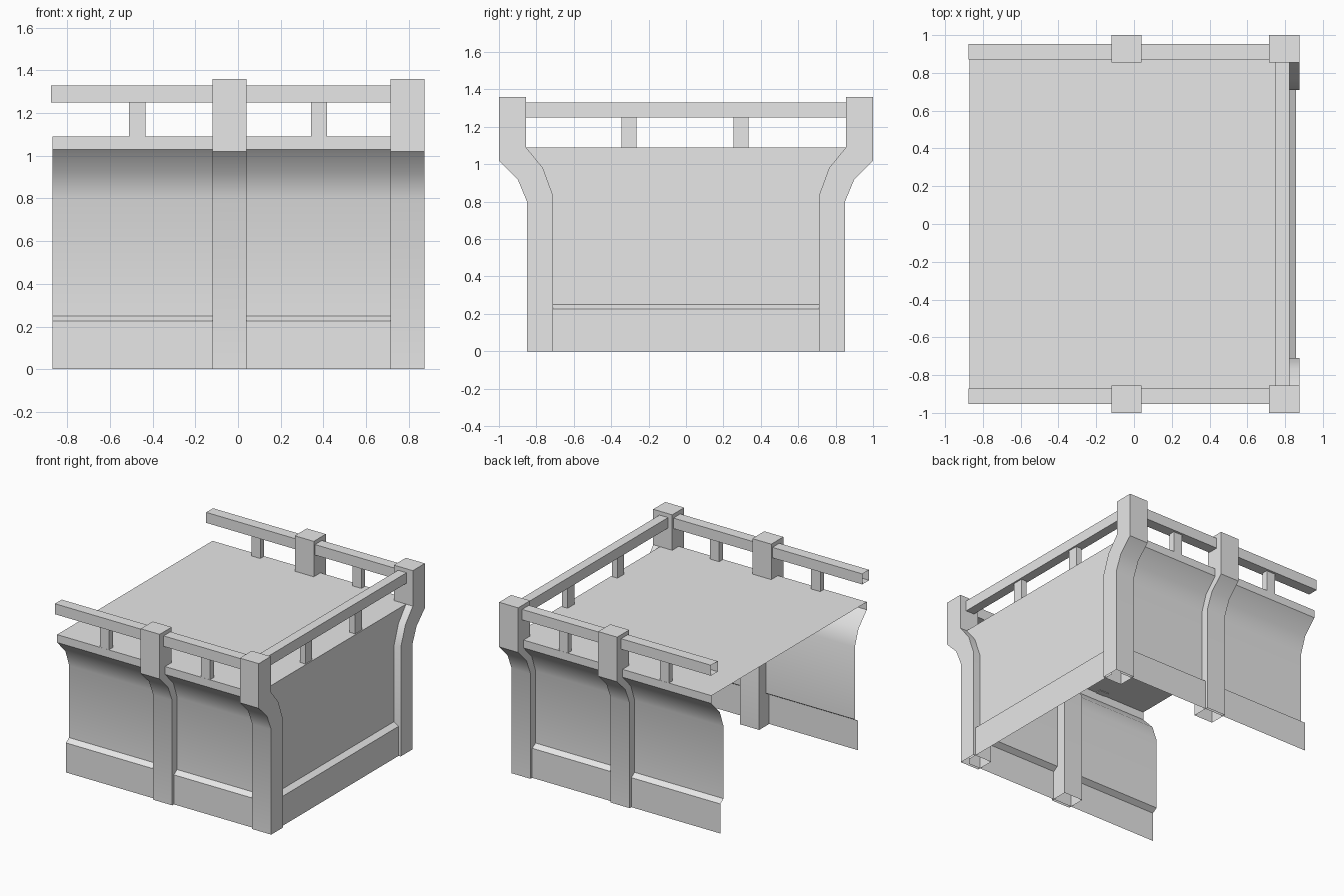
import bpy, bmesh
from mathutils import Vector

cube = bpy.data.objects.get("Cube")
if cube:
    bpy.data.objects.remove(cube, do_unlink=True)

grey = bpy.data.materials.new("plain_grey")
grey.use_nodes = True
grey.diffuse_color = (0.8, 0.8, 0.8, 1)
grey.node_tree.nodes["Principled BSDF"].inputs["Base Color"].default_value = (0.8, 0.8, 0.8, 1)


def finish(name, bm, smooth=False):
    mesh = bpy.data.meshes.new(name)
    bm.to_mesh(mesh)
    bm.free()
    mesh.materials.append(grey)
    obj = bpy.data.objects.new(name, mesh)
    bpy.context.collection.objects.link(obj)
    if smooth:
        bpy.ops.object.select_all(action='DESELECT')
        obj.select_set(True)
        bpy.context.view_layer.objects.active = obj
        bpy.ops.object.shade_smooth_by_angle(angle=0.55)
    return obj


def drop_faces(bm, direction):
    """Open a hollow part by removing the faces turned one way."""
    d = Vector(direction)
    bm.normal_update()
    faces = [f for f in bm.faces if f.normal.dot(d) > 0.99]
    bmesh.ops.delete(bm, geom=faces, context='FACES')


def box(name, x, y, z, open_side=None):
    bm = bmesh.new()
    bmesh.ops.create_cube(bm, size=1)
    for v in bm.verts:
        v.co = [a + (c + 0.5) * (b - a) for c, (a, b) in zip(v.co, (x, y, z))]
    if open_side:
        drop_faces(bm, open_side)
    return finish(name, bm)


def sheet(name, rows, smooth=False):
    """Thin surface between successive pairs of points."""
    bm = bmesh.new()
    pairs = [[bm.verts.new(p) for p in row] for row in rows]
    for (a, b), (c, d) in zip(pairs, pairs[1:]):
        bm.faces.new((a, b, d, c))
    return finish(name, bm, smooth)


def post(name, side, x0, x1):
    bm = bmesh.new()
    ring = [bm.verts.new((x0, side * y, z)) for y, z in POST]
    face = bm.faces.new(ring)
    out = bmesh.ops.extrude_face_region(bm, geom=[face])
    for v in out["geom"]:
        if isinstance(v, bmesh.types.BMVert):
            v.co.x = x1
    bmesh.ops.recalc_face_normals(bm, faces=bm.faces)
    drop_faces(bm, (0, 0, -1))
    return finish(name, bm, True)


# Outlines as (distance from the centre line, height)
POST = [(.85, 0), (.85, .80), (.90, .92), (1, 1.02), (1, 1.36), (.855, 1.36),
        (.855, 1.09), (.765, .98), (.71, .83), (.71, 0)]
WALL = [(.83, 0), (.83, .225), (.79, .25), (.79, .80), (.835, .925),
        (.935, 1.03), (.935, 1.09)]
LEFT, END, RAIL = -.87, .818, (1.25, 1.33)

# Deck
sheet("deck", [((LEFT, -.935, 1.09), (END, -.935, 1.09)),
               ((LEFT, .935, 1.09), (END, .935, 1.09))])

# Closed end wall with its plinth
sheet("end_wall", [((END, -y, z), (END, y, z)) for y, z in WALL[2:]])
sheet("end_plinth", [((x, -.78, z), (x, .78, z))
                     for x, z in ((.857, 0), (.857, .225), (END, .25))])

for side, label in ((-1, "front"), (1, "back")):
    # Flared side wall, facing outwards
    ends = (LEFT, END) if side < 0 else (END, LEFT)
    sheet(label + "_wall", [[(x, side * y, z) for x in ends] for y, z in WALL], True)

    # Posts
    post(label + "_middle_post", side, -.12, .04)
    post(label + "_corner_post", side, .715, .875)

    # Side rail, open at its free end, and balusters
    box(label + "_rail", (-.877, .72), sorted((side * .87, side * .952)), RAIL, (-1, 0, 0))
    for i, x in enumerate((-.472, .38)):
        box(f"{label}_baluster_{i + 1}", (x - .038, x + .038),
            sorted((side * .888, side * .934)), (1.085, 1.255))

# End rail and balusters
box("end_rail", (.75, .822), (-.86, .86), RAIL)
for i, y in enumerate((-.305, .295)):
    box(f"end_baluster_{i + 1}", (.763, .809), (y - .04, y + .04), (1.085, 1.255))
